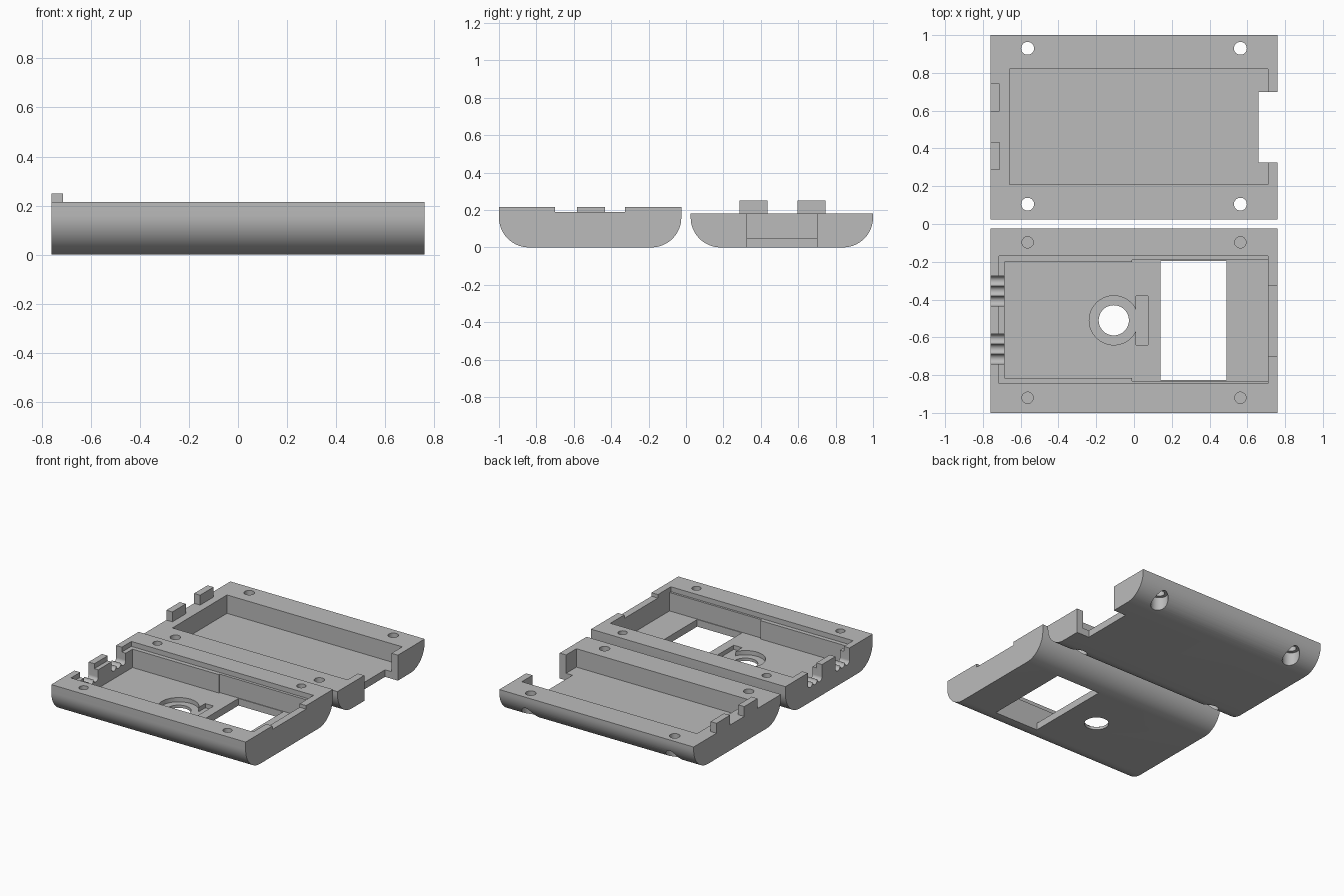
import bpy
import math
from mathutils import Vector

cube = bpy.data.objects.get("Cube")
if cube:
    bpy.data.objects.remove(cube, do_unlink=True)

grey = bpy.data.materials.new("light grey plastic")
grey.use_nodes = True
grey.diffuse_color = (0.5, 0.5, 0.5, 1)
grey.node_tree.nodes["Principled BSDF"].inputs["Base Color"].default_value = (0.5, 0.5, 0.5, 1)

HALF_X = 0.76
RADIUS = 0.16
FLOOR = 0.05


def prism(name, outline, start, depth):
    """Solid made by sweeping a planar outline along the vector depth."""
    n = len(outline)
    low = [Vector(start) + Vector(p) for p in outline]
    verts = low + [p + Vector(depth) for p in low]
    faces = [list(range(n))[::-1], list(range(n, 2 * n))]
    faces += [[i, (i + 1) % n, n + (i + 1) % n, n + i] for i in range(n)]
    mesh = bpy.data.meshes.new(name)
    mesh.from_pydata(verts, [], faces)
    mesh.materials.append(grey)
    obj = bpy.data.objects.new(name, mesh)
    bpy.context.collection.objects.link(obj)
    return obj


def box(name, x0, x1, y0, y1, z0, z1):
    w, d = x1 - x0, y1 - y0
    return prism(name, [(0, 0, 0), (w, 0, 0), (w, d, 0), (0, d, 0)], (x0, y0, z0), (0, 0, z1 - z0))


def rod(name, x, y, radius, z0, z1, sides=40):
    turns = [2 * math.pi * i / sides for i in range(sides)]
    ring = [(radius * math.cos(a), radius * math.sin(a), 0) for a in turns]
    return prism(name, ring, (x, y, z0), (0, 0, z1 - z0))


def groove(name, x0, x1, y, z, radius, sides=32):
    turns = [2 * math.pi * i / sides for i in range(sides)]
    ring = [(0, radius * math.cos(a), radius * math.sin(a)) for a in turns]
    return prism(name, ring, (x0, y, z), (x1 - x0, 0, 0))


def shell(name, y0, y1, height, steps=16):
    """Half of the case: a bar with rounded lower edges along x."""
    turns = [math.pi / 2 * i / steps for i in range(steps + 1)]
    arc = [(RADIUS * math.sin(a), RADIUS * (1 - math.cos(a))) for a in turns]
    right = [(0, y1 - RADIUS + u, v) for u, v in arc] + [(0, y1, height)]
    left = [(0, y0 + RADIUS - u, v) for u, v in arc] + [(0, y0, height)]
    return prism(name, right + left[::-1], (-HALF_X, 0, 0), (2 * HALF_X, 0, 0))


def carve(target, cutters):
    for cutter in cutters:
        cutter.hide_render = True
        mod = target.modifiers.new("cut", "BOOLEAN")
        mod.operation = "DIFFERENCE"
        mod.solver = "EXACT"
        mod.object = cutter
        bpy.context.view_layer.objects.active = target
        bpy.ops.object.modifier_apply(modifier=mod.name)
        bpy.data.objects.remove(cutter, do_unlink=True)


def soften(obj):
    bpy.ops.object.select_all(action="DESELECT")
    obj.select_set(True)
    bpy.context.view_layer.objects.active = obj
    bpy.ops.object.shade_smooth_by_angle(angle=math.radians(30))


TOP = 0.4  # cutters rise well past the rims

# Front shell: rim ledge, stepped cavity, window and button seat
front = shell("front_shell", -1.0, -0.025, 0.215)
cuts = [
    box("ledge", -0.715, 0.71, -0.845, -0.17, 0.18, TOP),
    box("cavity", -0.685, 0.1, -0.815, -0.2, FLOOR, TOP),
    box("wide_cavity", -0.01, 0.71, -0.83, -0.19, FLOOR, TOP),
    box("window", 0.14, 0.49, -0.825, -0.195, -0.1, TOP),
    rod("button_seat", -0.107, -0.51, 0.13, 0.02, 0.1, 64),
    box("button_slot", 0.01, 0.075, -0.64, -0.38, 0.02, 0.1),
    rod("button_hole", -0.107, -0.51, 0.08, -0.1, 0.1, 48),
    box("port_notch", 0.70, 0.8, -0.70, -0.325, 0.19, TOP),
]
# Cable notches with three round grooves each
for middle in (-0.355, -0.662):
    cuts.append(box("cable_notch", -0.8, -0.68, middle - 0.079, middle + 0.079, 0.13, TOP))
    for k in (-1, 0, 1):
        cuts.append(groove("cable_groove", -0.8, -0.68, middle + k * 0.053, 0.13, 0.026))
# Blind screw holes
for x in (-0.563, 0.563):
    for y in (-0.097, -0.92):
        cuts.append(rod("screw_hole", x, y, 0.03, 0.06, TOP))
carve(front, cuts)
soften(front)

# Back shell: plain cavity, open end notch, through holes with counterbores
back = shell("back_shell", 0.025, 1.0, 0.18)
cuts = [
    box("cavity", -0.66, 0.71, 0.21, 0.82, FLOOR, TOP),
    box("end_notch", 0.66, 0.8, 0.325, 0.70, -0.1, TOP),
]
for x in (-0.563, 0.563):
    for y in (0.105, 0.93):
        cuts.append(rod("screw_hole", x, y, 0.034, -0.1, TOP))
        cuts.append(rod("counterbore", x, y, 0.057, -0.1, 0.1))
carve(back, cuts)
soften(back)

# Cable clamp tabs on the back shell rim
for label, y in (("inner", 0.285), ("outer", 0.595)):
    box(label + "_clamp_tab", -HALF_X, -0.713, y, y + 0.15, 0.18, 0.25)
